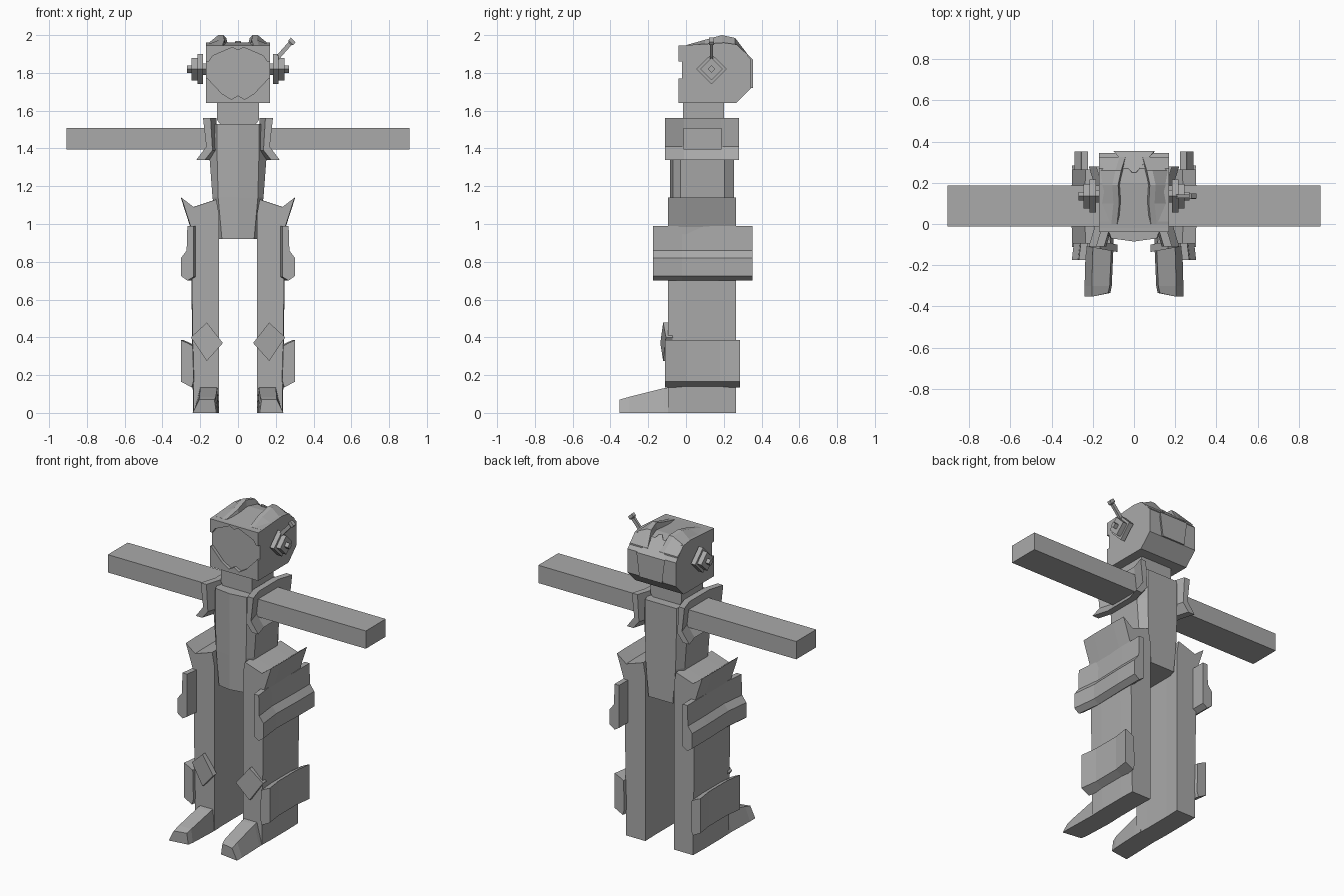
import bpy, bmesh, math

grey = bpy.data.materials.new("plain grey")
grey.diffuse_color = (0.40, 0.40, 0.40, 1)


def loft(name, rings):
    """Closed solid through rings that share one point count."""
    bm = bmesh.new()
    loops = [[bm.verts.new(p) for p in r] for r in rings]
    n = len(loops[0])
    for a, b in zip(loops, loops[1:]):
        for i in range(n):
            j = (i + 1) % n
            bm.faces.new((a[i], a[j], b[j], b[i]))
    bm.faces.new(loops[0])
    bm.faces.new(loops[-1])
    bmesh.ops.recalc_face_normals(bm, faces=bm.faces)
    me = bpy.data.meshes.new(name)
    bm.to_mesh(me)
    bm.free()
    me.materials.append(grey)
    ob = bpy.data.objects.new(name, me)
    bpy.context.collection.objects.link(ob)
    return ob


def along_y(name, profile, steps, side=1):
    """x-z profile swept along y; steps are (y, x shift)."""
    return loft(name, [[(side * (x + dx), y, z) for x, z in profile] for y, dx in steps])


def along_x(name, profile, x0, x1):
    """y-z profile swept along x."""
    return loft(name, [[(x, y, z) for y, z in profile] for x in (x0, x1)])


def along_z(name, layers):
    """x-y outlines stacked in z."""
    return loft(name, [[(x, y, z) for x, y in o] for z, o in layers])


def rect(a0, a1, b0, b1):
    return [(a0, b0), (a1, b0), (a1, b1), (a0, b1)]


def torso_ring(front, side):
    half = [(front, -0.07), (side, -0.03), (side, 0.205), (front, 0.255)]
    return [(0, -0.085)] + half + [(-x, y) for x, y in reversed(half)]


# Torso and neck
along_z("torso", [(0.92, torso_ring(0.085, 0.10)), (1.14, torso_ring(0.105, 0.135)),
                  (1.34, torso_ring(0.11, 0.15)), (1.53, torso_ring(0.11, 0.125))])
along_z("neck", [(1.50, rect(-0.075, 0.075, -0.015, 0.20)), (1.55, rect(-0.11, 0.11, -0.015, 0.20)),
                 (1.65, rect(-0.11, 0.11, -0.015, 0.20))])

# Head shell
along_x("head", [(-0.02, 1.64), (0.265, 1.64), (0.345, 1.72), (0.345, 1.87),
                 (0.27, 1.95), (0.20, 1.96), (-0.02, 1.945)], -0.17, 0.17)


def mirrored(half):
    return half + [(-x, z) for x, z in reversed(half) if x != 0]


# Raised face frame around the recessed face
along_y("jaw_frame", mirrored([(-0.17, 1.64), (-0.17, 1.77), (-0.16, 1.77), (-0.085, 1.69),
                               (-0.035, 1.66), (0, 1.68)]), [(-0.04, 0), (-0.015, 0)])
along_y("brow_frame", mirrored([(-0.17, 1.945), (-0.17, 1.86), (-0.155, 1.86), (-0.135, 1.89),
                                (-0.03, 1.935), (0, 1.92)]), [(-0.04, 0), (-0.015, 0)])
# Wedge flap on the back of the head
loft("back_flap", [[(-0.10, 0.355, 1.87), (0.10, 0.355, 1.87), (0.01, 0.25, 1.97), (-0.01, 0.25, 1.97)],
                   [(-0.08, 0.355, 1.72), (0.08, 0.355, 1.72), (0.08, 0.30, 1.72), (-0.08, 0.30, 1.72)]])


def diamond(cy, cz, r):
    return [(cy, cz + r), (cy + r, cz), (cy, cz - r), (cy - r, cz)]


for side, tag in ((1, "right"), (-1, "left")):
    # Curved crest ridge on the crown
    rings = []
    for y, inner, top in ((0.0, 0.07, 1.947), (0.10, 0.06, 1.975), (0.19, 0.065, 2.0),
                          (0.26, 0.05, 1.985), (0.325, 0.03, 1.90)):
        low = 1.85 if y > 0.3 else 1.93
        rings.append([(side * inner, y, low), (side * (inner + 0.012), y, top),
                      (side * (inner + 0.04), y, top), (side * 0.168, y, min(top, 1.948)),
                      (side * 0.168, y, low)])
    loft("crest_" + tag, rings)

    # Stepped diamond ear
    for part, r, x0, x1 in (("base", 0.03, 0.16, 0.19), ("plate", 0.08, 0.185, 0.215),
                            ("step", 0.06, 0.215, 0.245), ("stud", 0.02, 0.245, 0.27)):
        along_x("ear_%s_%s" % (part, tag), diamond(0.135, 1.82, r), side * x0, side * x1)

    # Straight arm
    along_x("arm_" + tag, rect(-0.012, 0.188, 1.395, 1.508), side * 0.12, side * 0.907)

    # Bent shoulder plate, ends flaring out
    along_y("shoulder_plate_" + tag,
            [(0.145, 1.56), (0.185, 1.56), (0.168, 1.41), (0.22, 1.34), (0.175, 1.34), (0.135, 1.39)],
            [(-0.11, 0), (-0.01, -0.03), (0.185, -0.03), (0.28, 0)], side)

    # Leg with flared hip
    along_y("leg_" + tag,
            [(0.10, 0), (0.235, 0), (0.245, 0.80), (0.25, 0.985), (0.30, 1.14), (0.235, 1.09),
             (0.115, 1.13), (0.10, 1.05)],
            [(-0.095, 0), (0.0, 0.003), (0.17, 0.003), (0.265, 0)], side)

    # Thigh and shin armour
    along_y("thigh_plate_" + tag,
            [(0.235, 0.99), (0.268, 0.99), (0.272, 0.86), (0.302, 0.82), (0.302, 0.725),
             (0.268, 0.70), (0.235, 0.72)],
            [(-0.175, 0), (-0.02, -0.018), (0.20, -0.012), (0.352, -0.012)], side)
    along_y("shin_plate_" + tag,
            [(0.24, 0.355), (0.268, 0.37), (0.302, 0.385), (0.302, 0.165), (0.245, 0.135), (0.235, 0.17)],
            [(-0.112, 0), (0.0, -0.015), (0.18, -0.015), (0.285, 0)], side)

    # Tilted diamond knee pad
    knee = [(0.165, -0.115, 0.478), (0.25, -0.10, 0.40), (0.165, -0.115, 0.275), (0.08, -0.13, 0.37)]
    loft("knee_pad_" + tag, [[(side * x, y + d, z) for x, y, z in knee] for d in (-0.006, 0.03)])

    # Foot tapering to a low toe
    foot = []
    for y, x0, x1, top in ((-0.06, 0.10, 0.235, 0.14), (-0.12, 0.10, 0.235, 0.13),
                           (-0.30, 0.108, 0.24, 0.085), (-0.335, 0.115, 0.24, 0.07)):
        toe = -0.018 if y < -0.31 else 0
        foot.append([(side * x0, y, 0), (side * x1, y + toe, 0), (side * (x1 - 0.035), y + toe, top),
                     (side * (x0 + 0.01), y, top)])
    loft("foot_" + tag, foot)

# Antenna on one ear
loft("antenna", [[(x - w, 0.135 - w, z + w), (x + w, 0.135 - w, z - w),
                  (x + w, 0.135 + w, z - w), (x - w, 0.135 + w, z + w)]
                 for x, z, w in ((0.20, 1.87, 0.008), (0.275, 1.955, 0.008),
                                 (0.28, 1.96, 0.013), (0.292, 1.975, 0.012))])
